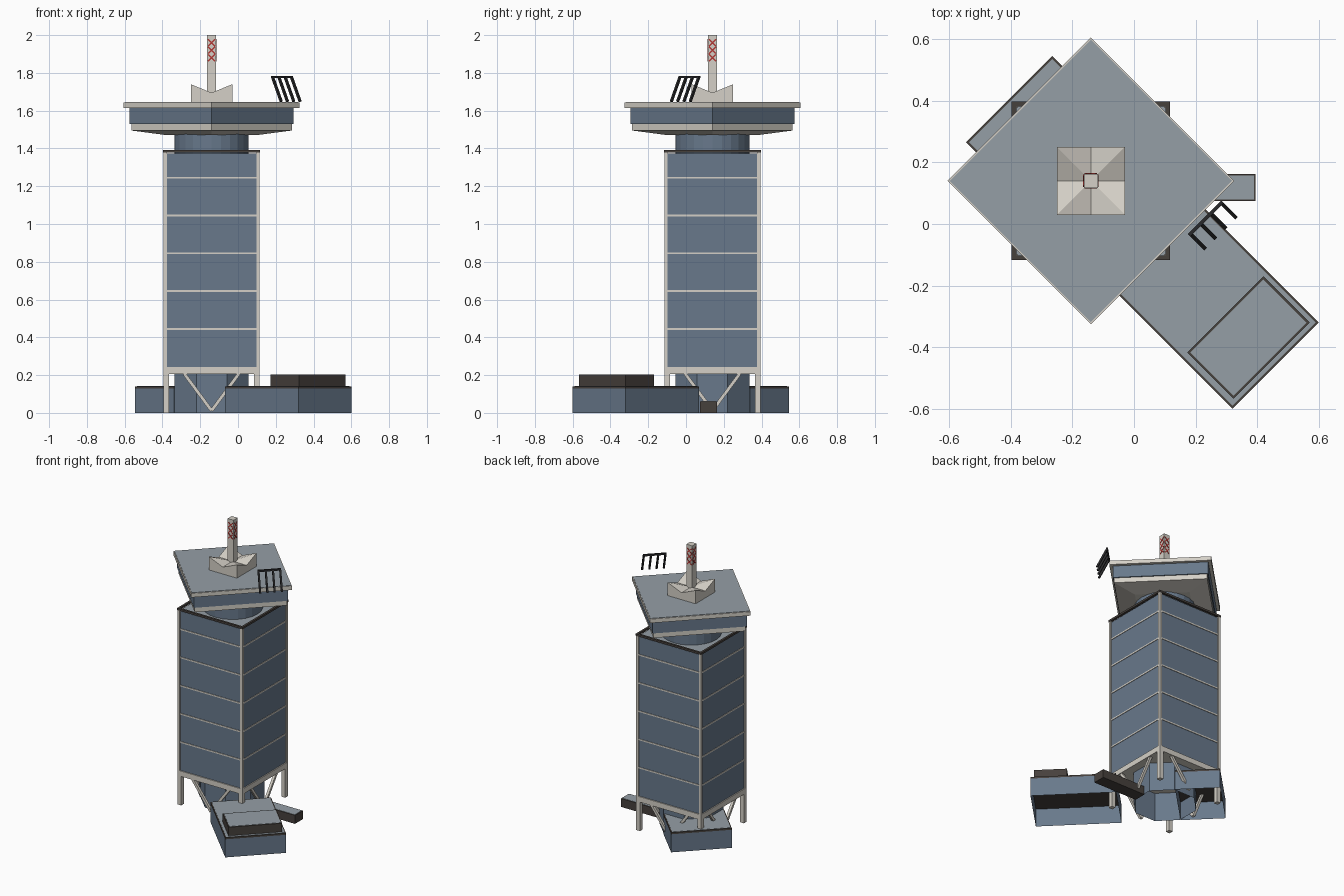
import bpy, bmesh, math
from mathutils import Vector, Matrix

if "Cube" in bpy.data.objects:
    bpy.data.objects.remove(bpy.data.objects["Cube"])

CX, CY = -0.14, 0.14  # tower axis


def mat(name, r, g, b):
    m = bpy.data.materials.new(name)
    m.diffuse_color = (r, g, b, 1)
    m.use_nodes = True
    m.node_tree.nodes["Principled BSDF"].inputs["Base Color"].default_value = m.diffuse_color
    return m


GLASS = mat("blue_glass", 0.138, 0.19, 0.26)
ROOF = mat("grey_roof", 0.30, 0.345, 0.38)
PALE = mat("pale_concrete", 0.66, 0.63, 0.57)
BROWN = mat("dark_brown", 0.062, 0.052, 0.046)
BLACK = mat("black_metal", 0.022, 0.022, 0.024)
RED = mat("warning_red", 0.45, 0.04, 0.035)


def finish(name, bm, *mats):
    bmesh.ops.recalc_face_normals(bm, faces=bm.faces)
    me = bpy.data.meshes.new(name)
    bm.to_mesh(me)
    bm.free()
    for m in mats:
        me.materials.append(m)
    ob = bpy.data.objects.new(name, me)
    bpy.context.collection.objects.link(ob)
    return ob


def loft(name, lower, upper, z0, z1, side, top=None, bottom=True):
    """Solid between two matching outlines; its top face may have its own colour."""
    bm = bmesh.new()
    a = [bm.verts.new((x, y, z0)) for x, y in lower]
    b = [bm.verts.new((x, y, z1)) for x, y in upper]
    n = len(a)
    for i in range(n):
        bm.faces.new((a[i], a[(i + 1) % n], b[(i + 1) % n], b[i]))
    cap = bm.faces.new(b)
    if bottom:
        bm.faces.new(a[::-1])
    if top:
        cap.material_index = 1
    return finish(name, bm, side, top or side)


def prism(name, pts, z0, z1, side, top=None, bottom=True):
    return loft(name, pts, pts, z0, z1, side, top, bottom)


def ngon(n, r, start=0.0):
    return [(CX + r * math.cos(start + 2 * math.pi * i / n),
             CY + r * math.sin(start + 2 * math.pi * i / n)) for i in range(n)]


def square(h):
    return ngon(4, h * math.sqrt(2), math.pi / 4)


def rect(x0, x1, y0, y1):
    return [(x0, y0), (x1, y0), (x1, y1), (x0, y1)]


def diag(u0, u1, v0, v1):
    """Rectangle turned 45 degrees, with u = x - y and v = x + y."""
    return [((u + v) / 2, (v - u) / 2) for u, v in ((u0, v0), (u1, v0), (u1, v1), (u0, v1))]


def ring(name, outer, inner, z0, z1, m):
    bm = bmesh.new()
    rows = [[bm.verts.new((x, y, z)) for x, y in pts]
            for pts, z in ((outer, z0), (outer, z1), (inner, z1), (inner, z0))]
    n = len(outer)
    for k in range(4):
        r, s = rows[k], rows[(k + 1) % 4]
        for i in range(n):
            bm.faces.new((r[i], r[(i + 1) % n], s[(i + 1) % n], s[i]))
    return finish(name, bm, m)


def beam(name, p, q, w, d, m, side=(0, 1, 0)):
    """Square bar from p to q, d thick along side and w across it."""
    p, q = Vector(p), Vector(q)
    t = (q - p).normalized()
    s = Vector(side)
    s = (s - t * s.dot(t)).normalized()
    o = t.cross(s)
    bm = bmesh.new()
    bmesh.ops.create_cube(bm, size=1)
    for v in bm.verts:
        c = v.co.copy()
        v.co = (p + q) / 2 + t * c.x * (q - p).length + s * c.y * d + o * c.z * w
    return finish(name, bm, m)


# podium wings along the diagonal, open below, with dark roof edges
for name, u0, u1 in (("podium", 0.14, 0.92), ("rear_annex", -0.81, -0.40)):
    prism(name + "_walls", diag(u0, u1, -0.28, 0.28), 0, 0.128, GLASS, BROWN, bottom=False)
    prism(name + "_roof", diag(u0, u1, -0.28, 0.28), 0.128, 0.14, BROWN)
    prism(name + "_deck", diag(u0 + 0.01, u1 - 0.01, -0.27, 0.27), 0.14, 0.1415, ROOF)
prism("podium_upper_block", diag(0.59, 0.89, -0.245, 0.25), 0.14, 0.202, BROWN)
prism("podium_upper_deck", diag(0.60, 0.88, -0.235, 0.24), 0.202, 0.204, ROOF)
prism("entrance_block", rect(0.05, 0.395, 0.075, 0.163), 0, 0.06, BROWN)
prism("entrance_deck", rect(0.05, 0.39, 0.08, 0.158), 0.06, 0.062, ROOF)

# octagonal lobby under the tower
prism("lobby_core", ngon(8, 0.211, math.pi / 8), 0, 0.206, GLASS, bottom=False)

# tower shaft
prism("tower_glass", square(0.248), 0.24, 1.372, GLASS, ROOF)
prism("tower_base_slab", square(0.255), 0.205, 0.243, PALE)
ring("tower_parapet", square(0.257), square(0.242), 1.378, 1.392, BROWN)
for i in range(5):
    z = 0.445 + 0.2 * i
    prism(f"floor_band_{i}", square(0.2515), z - 0.005, z + 0.005, PALE)
for sx in (-1, 1):
    for sy in (-1, 1):
        x, y = CX + sx * 0.246, CY + sy * 0.246
        prism("corner_column", rect(x - 0.009, x + 0.009, y - 0.009, y + 0.009), 0.24, 1.38, PALE)
        x, y = CX + sx * 0.24, CY + sy * 0.24
        prism("corner_leg", rect(x - 0.015, x + 0.015, y - 0.015, y + 0.015), 0, 0.206, PALE)

# V braces on each side of the tower
for k in range(4):
    R = Matrix.Rotation(k * math.pi / 2, 3, 'Z')
    C = Vector((CX, CY, 0))
    for s in (-1, 1):
        beam("v_brace", C + R @ Vector((0, -0.24, 0.012)), C + R @ Vector((s * 0.145, -0.24, 0.208)),
             0.018, 0.018, PALE, R @ Vector((0, 1, 0)))

# neck and observation head turned 45 degrees
prism("neck", ngon(24, 0.195), 1.37, 1.485, GLASS)
loft("head_soffit", ngon(4, 0.25), ngon(4, 0.425), 1.472, 1.495, PALE)
prism("head_lower_band", ngon(4, 0.425), 1.495, 1.53, PALE)
prism("head_windows", ngon(4, 0.435), 1.53, 1.615, GLASS)
prism("head_roof_slab", ngon(4, 0.465), 1.615, 1.643, PALE)
prism("head_roof_deck", ngon(4, 0.458), 1.643, 1.646, ROOF)

# mast base: block with raised corners and a cross of valleys
bm = bmesh.new()
h = 0.11
bmesh.ops.create_grid(bm, x_segments=2, y_segments=2, size=h)
for f in list(bm.faces):
    vs = list(f.verts)
    mid = min(vs, key=lambda v: v.co.length)
    far = max(vs, key=lambda v: v.co.length)
    bmesh.utils.face_split(f, mid, far)
rim = [e for e in bm.edges if e.is_boundary]
ext = bmesh.ops.extrude_edge_only(bm, edges=rim)["geom"]
low = {g for g in ext if isinstance(g, bmesh.types.BMVert)}
for v in bm.verts:
    c = v.co
    c.z = 1.645 if v in low else 1.695 + 0.045 * min(abs(c.x), abs(c.y)) / h
    c.x += CX
    c.y += CY
finish("mast_base", bm, PALE)

# mast with red crosses on every side
prism("mast", square(0.023), 1.65, 2.0, PALE)
for k in range(4):
    R = Matrix.Rotation(k * math.pi / 2, 3, 'Z')
    for i in range(3):
        for s in (-1, 1):
            z = 1.88 + 0.04 * i
            a = Vector((-0.018, -0.0235, z - s * 0.018))
            b = Vector((0.018, -0.0235, z + s * 0.018))
            beam("mast_cross", C + R @ a, C + R @ b, 0.007, 0.003, RED, R @ Vector((0, 1, 0)))

# leaning rail beside the head roof
OUT = Vector((1, -1, 0)).normalized()
first, last = Vector((0.183, -0.032, 1.778)), Vector((0.283, 0.068, 1.778))
beam("rail_top", first - Vector((.004, .004, 0)), last + Vector((.004, .004, 0)), 0.012, 0.012, BLACK, OUT)
for i in range(4):
    p = first.lerp(last, i / 3)
    beam("rail_bar", p, p + OUT * 0.065 + Vector((0, 0, -0.13)), 0.012, 0.012, BLACK, (1, 1, 0))
